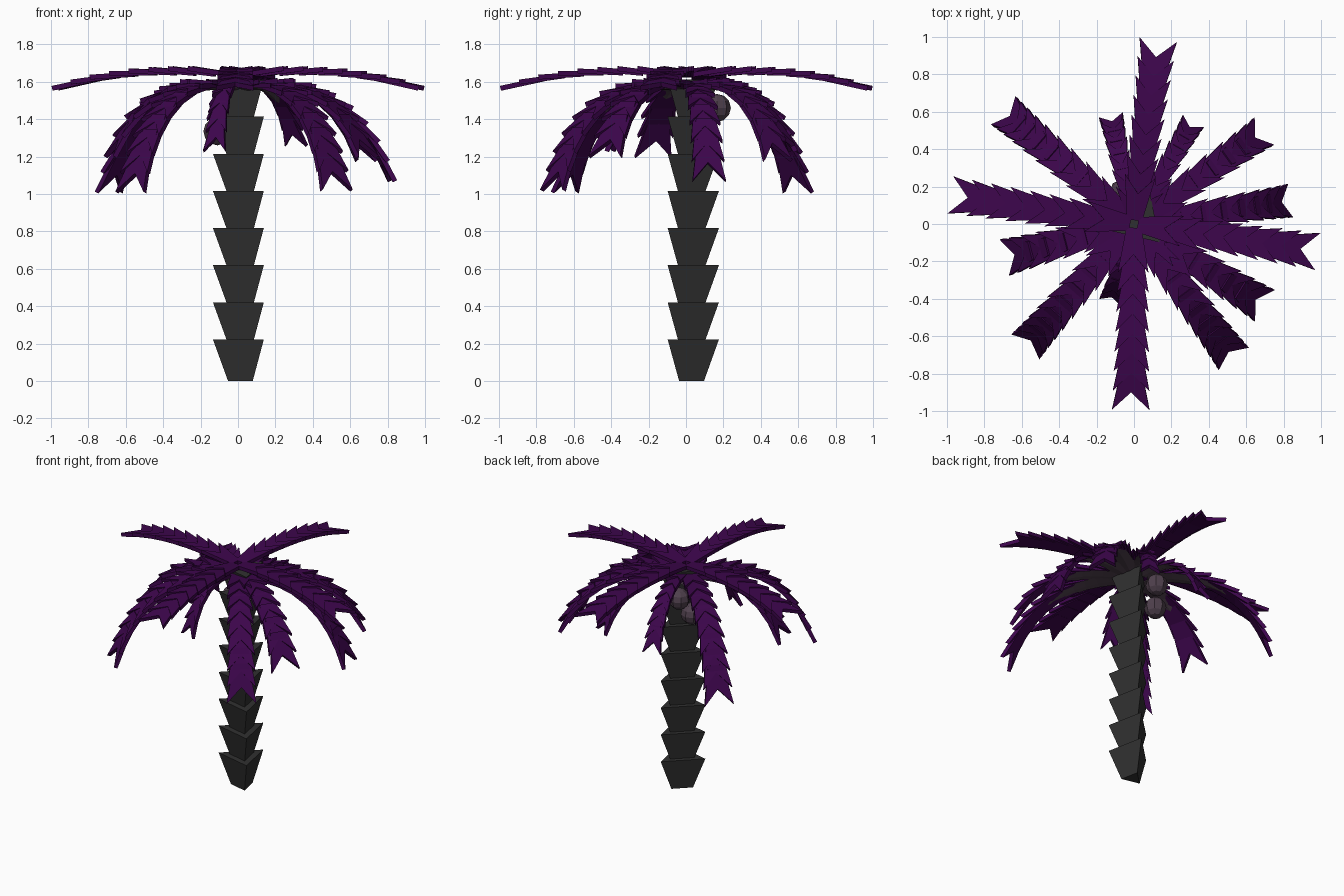
import bpy, bmesh, math
from mathutils import Vector, Matrix

if "Cube" in bpy.data.objects:
    bpy.data.objects.remove(bpy.data.objects["Cube"])


def material(name, rgb):
    m = bpy.data.materials.new(name)
    m.diffuse_color = (*rgb, 1)
    m.use_nodes = True
    m.node_tree.nodes["Principled BSDF"].inputs["Base Color"].default_value = m.diffuse_color
    return m


PURPLE = material("purple leaf", (0.046, 0.0017, 0.072))
CHARCOAL = material("charcoal bark", (0.030, 0.030, 0.030))
PLUM = material("plum grey", (0.080, 0.052, 0.075))


def finish(bm, name, mat):
    bmesh.ops.recalc_face_normals(bm, faces=bm.faces)
    me = bpy.data.meshes.new(name)
    bm.to_mesh(me)
    bm.free()
    me.materials.append(mat)
    ob = bpy.data.objects.new(name, me)
    bpy.context.collection.objects.link(ob)
    return ob


def prism(bm, rings):
    """Closed solid through a list of equal-length point rings."""
    vs = [[bm.verts.new(p) for p in ring] for ring in rings]
    n = len(vs[0])
    for a, b in zip(vs, vs[1:]):
        for i in range(n):
            j = (i + 1) % n
            bm.faces.new((a[i], a[j], b[j], b[i]))
    bm.faces.new(vs[0][::-1])
    bm.faces.new(vs[-1])


# Trunk: stacked three-sided flared cups
bm = bmesh.new()
TRI = [(0.115, -0.119), (0.06, 0.155), (-0.157, -0.055)]
for i in range(8):
    z = 0.1985 * i
    rings = []
    for k, h in ((0.485, z), (1.0, z + 0.222)):
        rings.append([(0.023 + x * k, 0.021 + y * k, h) for x, y in TRI])
    prism(bm, rings)
finish(bm, "trunk", CHARCOAL)


# Fronds: overlapping swallow-tailed slabs along a drooping curve
def sample(ctrl, count=80):
    pts = []
    for k in range(count + 1):
        t = k / count
        u = 1 - t
        pts.append(ctrl[0] * u**3 + ctrl[1] * 3 * u * u * t + ctrl[2] * 3 * u * t * t + ctrl[3] * t**3)
    return pts


def at_length(pts, s):
    for a, b in zip(pts, pts[1:]):
        d = (b - a).length
        if s <= d:
            return a.lerp(b, s / d)
        s -= d
    return pts[-1].copy()


def frond(name, azimuth, ctrl, width, seg, step, stem):
    a = math.radians(azimuth)
    out, side = Vector((math.cos(a), math.sin(a), 0)), Vector((-math.sin(a), math.cos(a), 0))
    pts = sample([out * r + Vector((0, 0, z)) for r, z in ctrl])
    total = sum((q - p).length for p, q in zip(pts, pts[1:]))
    n = max(2, round((total - seg) / step))
    bm = bmesh.new()
    for i in range(n + 1):
        f = i / n
        s = (total - seg) * f
        p, q = at_length(pts, s), at_length(pts, s + seg)
        up = (q - p).cross(side).normalized()
        if up.z < 0:
            up = -up
        # Inner end tucks under the previous slab, the tail lifts over the next
        p = p - up * 0.010
        q = q + up * 0.016 * (1 - f)
        d = q - p
        w = width * (0.82 + 0.18 * f)
        outline = [p - side * w * 0.5, q - side * w, p + d * 0.6, q + side * w, p + side * w * 0.5]
        prism(bm, [[v - up * 0.018 for v in outline], [v + up * 0.008 for v in outline]])
    bmesh.ops.triangulate(bm, faces=[f for f in bm.faces if len(f.verts) > 4])
    finish(bm, name, PURPLE)
    if not stem:
        return
    # Flat stem just under the leaf, peeking out between the barbs near the crown
    bm = bmesh.new()
    rings = []
    for k in range(8):
        c = at_length(pts, total * (0.05 + 0.5 * k / 7)) - Vector((0, 0, 0.032))
        r = width * 0.7 * (1 - 0.3 * k / 7)
        h = Vector((0, 0, 0.010))
        rings.append([c + side * r, c + h, c - side * r, c - h])
    prism(bm, rings)
    finish(bm, name + "_stem", PLUM)


for i, az in enumerate((82.5, -8.5, -91, 171)):
    frond(f"upper_frond_{i + 1}", az, [(0.02, 1.65), (0.4, 1.672), (0.7, 1.672), (0.992, 1.57)],
          0.1, 0.24, 0.105, False)

# Drooping fronds: azimuth, reach, tip height, half width
DROOPING = [(-53.5, 0.89, 1.02, 0.10), (-131.5, 0.87, 1.01, 0.10), (139, 0.92, 1.01, 0.10),
            (35.5, 0.85, 1.18, 0.09), (8.5, 0.84, 1.07, 0.09), (194.5, 0.71, 1.2, 0.10),
            (-32, 0.82, 1.2, 0.10), (60, 0.63, 1.26, 0.065), (102, 0.59, 1.23, 0.065),
            (253, 0.43, 1.23, 0.06)]
for i, (az, reach, tip, w) in enumerate(DROOPING):
    top = 1.59
    ctrl = [(0.03, top), (reach * 0.6, top + 0.06), (reach * 0.86, tip + (top - tip) * 0.68), (reach, tip)]
    big = reach > 0.65
    frond(f"drooping_frond_{i + 1}", az, ctrl, w, 0.27 if big else 0.19, 0.115 if big else 0.095, True)

# Nuts hanging under the crown
for i, c in enumerate(((-0.06, 0.165, 1.46), (-0.11, 0.09, 1.335))):
    bm = bmesh.new()
    bmesh.ops.create_uvsphere(bm, u_segments=8, v_segments=6, radius=0.075,
                              matrix=Matrix.Translation(c))
    finish(bm, f"nut_{i + 1}", PLUM)
